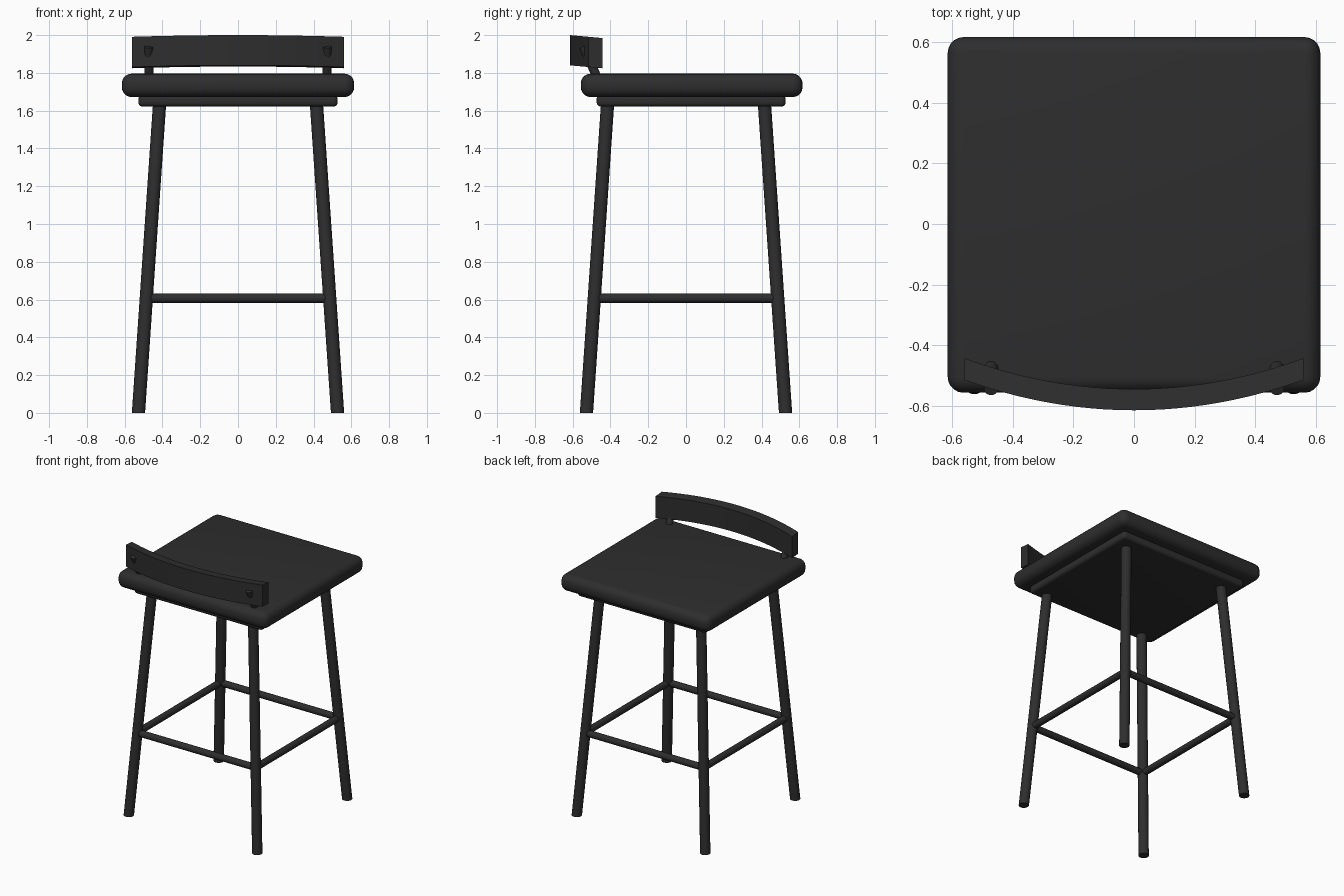
import bpy, bmesh, math
from mathutils import Vector

if "Cube" in bpy.data.objects:
    bpy.data.objects.remove(bpy.data.objects["Cube"])

black = bpy.data.materials.new("charcoal black")
black.diffuse_color = (0.027, 0.027, 0.027, 1)
black.use_nodes = True
black.node_tree.nodes["Principled BSDF"].inputs["Base Color"].default_value = black.diffuse_color


def finish(bm, name, angle=35):
    bmesh.ops.recalc_face_normals(bm, faces=bm.faces)
    me = bpy.data.meshes.new(name)
    bm.to_mesh(me)
    bm.free()
    ob = bpy.data.objects.new(name, me)
    bpy.context.collection.objects.link(ob)
    me.materials.append(black)
    bpy.context.view_layer.objects.active = ob
    for o in bpy.context.selected_objects:
        o.select_set(False)
    ob.select_set(True)
    bpy.ops.object.shade_smooth_by_angle(angle=math.radians(angle))
    return ob


def rounded_slab(name, lo, hi, radius):
    lo, hi = Vector(lo), Vector(hi)
    bm = bmesh.new()
    bmesh.ops.create_cube(bm, size=1)
    for v in bm.verts:
        v.co = (lo + hi) / 2 + v.co * (hi - lo)
    bmesh.ops.bevel(bm, geom=bm.edges[:], offset=radius, segments=5,
                    profile=0.5, affect='EDGES')
    return finish(bm, name)


def rod(name, a, b, radius, level_ends=False, sides=24):
    # level_ends keeps both end caps horizontal, as on the splayed legs
    a, b = Vector(a), Vector(b)
    axis = Vector((0, 0, 1)) if level_ends else (b - a).normalized()
    rot = axis.to_track_quat('Z', 'Y')
    bm = bmesh.new()
    rings = []
    for p in (a, b):
        rings.append([bm.verts.new(p + rot @ Vector((
            radius * math.cos(math.tau * i / sides),
            radius * math.sin(math.tau * i / sides), 0))) for i in range(sides)])
    for i in range(sides):
        j = (i + 1) % sides
        bm.faces.new((rings[0][i], rings[0][j], rings[1][j], rings[1][i]))
    for r in rings:
        bm.faces.new(r)
    return finish(bm, name)


# Seat cushion and the mounting plate below it
rounded_slab("seat", (-0.615, -0.557, 1.672), (0.615, 0.617, 1.796), 0.052)
rounded_slab("seat_plate", (-0.527, -0.473, 1.622), (0.527, 0.527, 1.685), 0.022)

# Four splayed legs
for sx, side in ((-1, "left"), (1, "right")):
    for sy, end in ((-1, "front"), (1, "back")):
        rod(f"{end}_{side}_leg", (sx * 0.527, sy * 0.527, 0),
            (sx * 0.415, sy * 0.415, 1.64), 0.035, True)

# Square ring of footrest rungs
c, z = 0.486, 0.607
corners = [(-c, -c, z), (c, -c, z), (c, c, z), (-c, c, z)]
for i, name in enumerate(("front", "right", "back", "left")):
    rod(name + "_rung", corners[i], corners[(i + 1) % 4], 0.024)

# Leaning posts that hold the low backrest, poking through its outer face
for sx, side in ((-1, "left"), (1, "right")):
    rod(side + "_backrest_post", (sx * 0.472, -0.455, 1.74),
        (sx * 0.472, -0.543, 1.94), 0.024)

# Curved backrest: rectangular section swept along a shallow arc
bm = bmesh.new()
sections = []
steps = 24
for i in range(steps + 1):
    x = -0.56 + 1.12 * i / steps
    t = (x / 0.56) ** 2
    pts = []
    for y, h in ((-0.615 + 0.10 * t, 0), (-0.545 + 0.102 * t, 0),
                 (-0.545 + 0.102 * t, 0.16), (-0.615 + 0.10 * t, 0.16)):
        pts.append(bm.verts.new((x, y, 1.84 + h - 0.09 * (y + 0.615))))
    sections.append(pts)
for a, b in zip(sections, sections[1:]):
    for k in range(4):
        m = (k + 1) % 4
        bm.faces.new((a[k], a[m], b[m], b[k]))
bm.faces.new(sections[0])
bm.faces.new(sections[-1])
finish(bm, "backrest")
